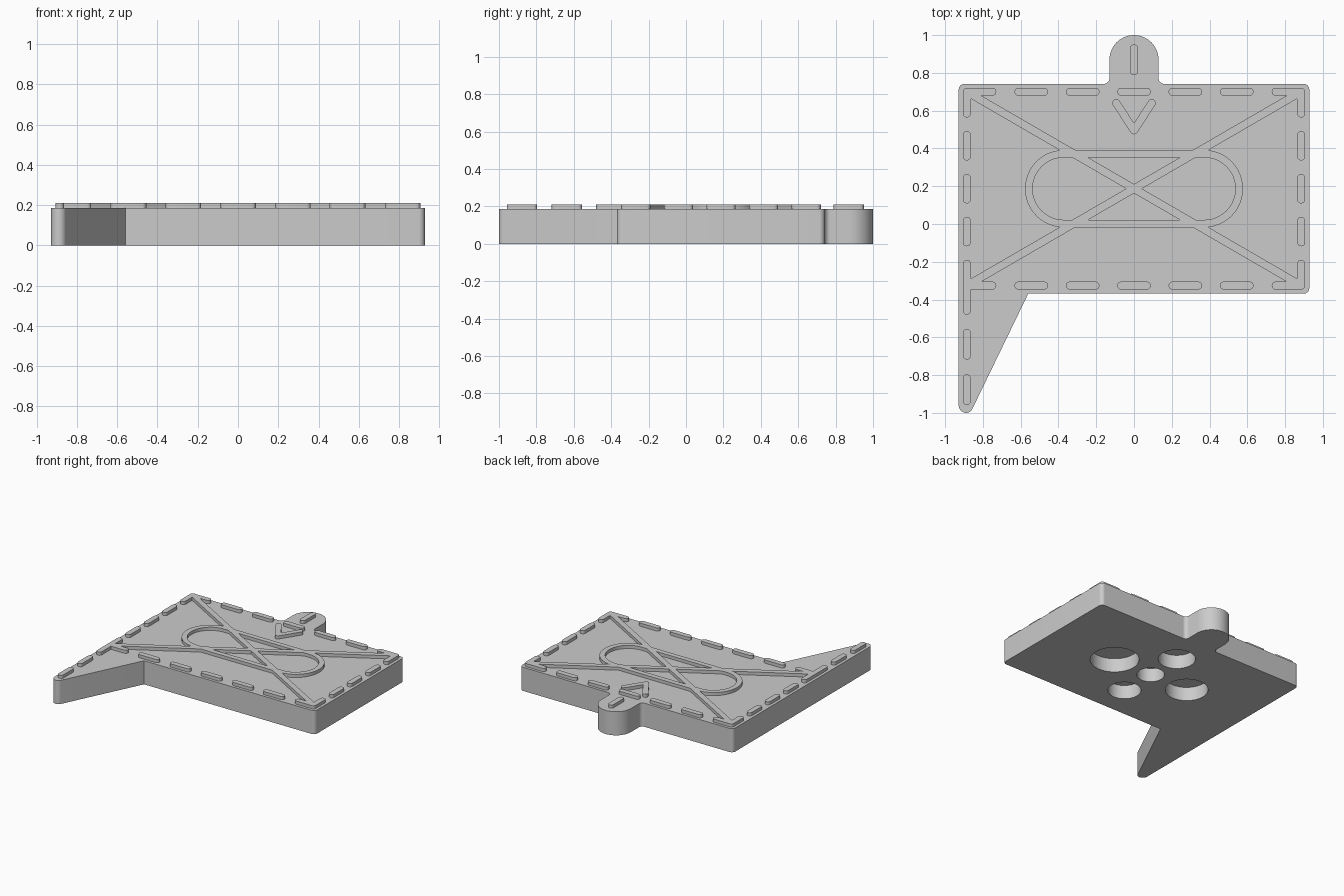
import bpy, bmesh, math
from mathutils import Vector

if "Cube" in bpy.data.objects:
    bpy.data.objects.remove(bpy.data.objects["Cube"], do_unlink=True)

PLATE_TOP, TRIM_TOP = 0.186, 0.211
MID_Y, STROKE = 0.187, 0.021

grey = bpy.data.materials.new("plain grey")
grey.use_nodes = True
colour = (0.6, 0.6, 0.6, 1)
grey.diffuse_color = colour
grey.node_tree.nodes["Principled BSDF"].inputs["Base Color"].default_value = colour


def rounded(corners, steps=10):
    """Outline of (x, y, radius) corners with every corner filleted."""
    out = []
    for i, (x, y, r) in enumerate(corners):
        p = Vector((x, y))
        a = (Vector(corners[i - 1][:2]) - p).normalized()
        b = (Vector(corners[(i + 1) % len(corners)][:2]) - p).normalized()
        if r == 0:
            out.append(p)
            continue
        half = a.angle(b) / 2
        centre = p + (a + b).normalized() * (r / math.sin(half))
        start = p + a * (r / math.tan(half)) - centre
        end = p + b * (r / math.tan(half)) - centre
        for k in range(steps + 1):
            t = k / steps
            sweep = math.pi - 2 * half
            d = start * math.sin((1 - t) * sweep) + end * math.sin(t * sweep)
            out.append(centre + d.normalized() * r)
    # Neighbouring fillets may touch, so merge points that coincide
    return [p for i, p in enumerate(out) if (p - out[i - 1]).length > 0.0005]


def capsule(a, b, r, steps=10):
    """Outline of a straight stroke with round ends."""
    a, b = Vector(a), Vector(b)
    heading = math.atan2(b.y - a.y, b.x - a.x)
    out = []
    for centre, turn in ((b, -math.pi / 2), (a, math.pi / 2)):
        for k in range(steps + 1):
            t = heading + turn + math.pi * k / steps
            out.append(centre + Vector((math.cos(t), math.sin(t))) * r)
    return out


def prism(bm, outline, z0, z1, hole=None):
    """Extrude an outline; a hole outline needs the same point count."""
    def ring(points, z):
        return [bm.verts.new((p.x, p.y, z)) for p in points]

    def bridge(r1, r2):
        for i in range(len(r1)):
            bm.faces.new((r1[i - 1], r1[i], r2[i], r2[i - 1]))

    low, high = ring(outline, z0), ring(outline, z1)
    bridge(low, high)
    if hole:
        hole_low, hole_high = ring(hole, z0), ring(hole, z1)
        bridge(hole_high, hole_low)
        bridge(high, hole_high)
        bridge(hole_low, low)
    else:
        bm.faces.new(high)
        bm.faces.new(low[::-1])


def make(name, bm):
    bmesh.ops.recalc_face_normals(bm, faces=bm.faces)
    mesh = bpy.data.meshes.new(name)
    bm.to_mesh(mesh)
    bm.free()
    mesh.materials.append(grey)
    obj = bpy.data.objects.new(name, mesh)
    bpy.context.collection.objects.link(obj)
    return obj


def combine(target, helper, operation):
    mod = target.modifiers.new(operation.lower(), 'BOOLEAN')
    mod.operation, mod.object = operation, helper
    mod.solver, mod.use_self = 'EXACT', True
    bpy.context.view_layer.objects.active = target
    bpy.ops.object.modifier_apply(modifier=mod.name)
    bpy.data.objects.remove(helper, do_unlink=True)


# Plate with hanging tab and pointed tail
W, TOP, LOW = 0.928, 0.742, -0.369
bm = bmesh.new()
prism(bm, rounded([
    (-W, -1, 0.04), (-0.866, -1, 0.038), (-0.56, LOW, 0),
    (W, LOW, 0.03), (W, TOP, 0.03),
    (0.13, TOP, 0.03), (0.13, 1, 0.1299), (-0.13, 1, 0.1299), (-0.13, TOP, 0.03),
    (-W, TOP, 0.03)]), 0, PLATE_TOP)
plate = make("plate", bm)

# Five round sockets of different sizes underneath
bm = bmesh.new()
for x, y, r in ((0, 0, 0.1), (0.34, 0, 0.177), (-0.34, 0, 0.155),
                (0, 0.295, 0.135), (0, -0.295, 0.12)):
    c = (x, MID_Y + y)
    prism(bm, capsule(c, c, r, 24)[:-1][:24] + capsule(c, c, r, 24)[25:-1], -0.1, 0.11)
combine(plate, make("sockets", bm), 'DIFFERENCE')

# Raised strokes: border dashes, corner brackets, cross, tab dash and arrow
EX, TY, BY = 0.885, 0.7, -0.326
strokes = [((0, 0.81), (0, 0.93))]
for y in (TY, BY):
    for i in range(-2, 3):
        strokes.append(((i * 0.272 - 0.068, y), (i * 0.272 + 0.068, y)))
for s in (-1, 1):
    x = s * EX
    for i in (-1, 0, 1):
        y = MID_Y + i * 0.227
        strokes.append(((x, y - 0.057), (x, y + 0.057)))
    strokes += [((x, TY), (s * 0.75, TY)), ((x, TY), (x, 0.585)),
                ((x, BY), (s * 0.75, BY)),
                ((x, BY if s > 0 else -0.459), (x, -0.211)),
                ((x, TY), (-x, BY)),
                ((s * 0.094, 0.64), (0, 0.496))]
for y in (-0.637, -0.877):
    strokes.append(((-EX, y - 0.06), (-EX, y + 0.06)))
bm = bmesh.new()
for a, b in strokes:
    prism(bm, capsule(a, b, STROKE), PLATE_TOP - 0.02, TRIM_TOP)

# Long oval ring around the cross
ends = ((-0.372, MID_Y), (0.372, MID_Y))
prism(bm, capsule(*ends, 0.205, 24), PLATE_TOP - 0.02, TRIM_TOP,
      capsule(*ends, 0.165, 24))
combine(plate, make("raised_trim", bm), 'UNION')

plate.name = "sign_plate"
bpy.ops.object.select_all(action='DESELECT')
plate.select_set(True)
bpy.context.view_layer.objects.active = plate
bpy.ops.object.shade_smooth_by_angle(angle=math.radians(30))
